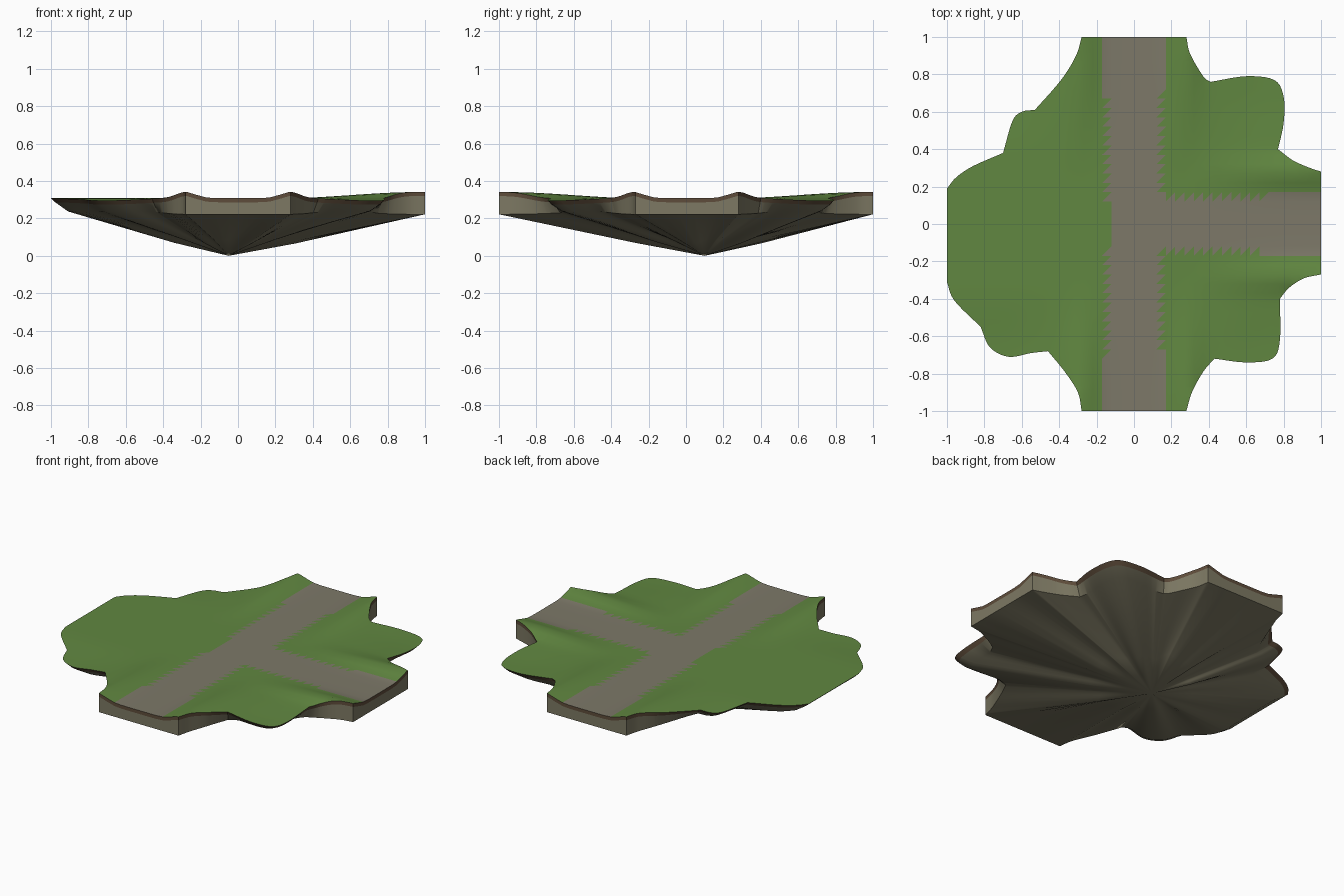
import bpy, bmesh, math
from mathutils import Vector

cube = bpy.data.objects.get("Cube")
if cube:
    bpy.data.objects.remove(cube, do_unlink=True)


def material(name, color):
    m = bpy.data.materials.new(name)
    m.use_nodes = True
    m.diffuse_color = (*color, 1)
    m.node_tree.nodes["Principled BSDF"].inputs["Base Color"].default_value = (*color, 1)
    return m


GRASS, ROAD, SOIL, ROCK = range(4)
materials = [
    material("grass green", (.119, .242, .052)),
    material("road grey", (.205, .19, .14)),
    material("soil brown", (.113, .073, .043)),
    material("rock beige", (.205, .19, .125)),
]

# Coastline in hundredths: each row is one smooth stretch, sharp corners lie between rows
coast = [
    [(100, 28), (94, 30), (85, 34), (77, 40)],
    [(77, 40), (80, 54), (80, 68), (75, 77), (60, 79), (41, 76)],
    [(41, 76), (37, 79), (30, 91), (28, 100)],
    [(-28, 100), (-31, 90), (-39, 77), (-53, 61)],
    [(-53, 61), (-60, 60), (-65, 55), (-70, 38)],
    [(-70, 38), (-86, 31), (-95, 25), (-100, 19)],
    [(-100, -31), (-96, -41), (-82, -55)],
    [(-82, -55), (-77, -66), (-67, -71), (-55, -69), (-46, -68)],
    [(-46, -68), (-37, -79), (-30, -90), (-28, -100)],
    [(28, -100), (31, -90), (37, -79), (43, -72)],
    [(43, -72), (60, -74), (74, -72), (78, -62), (78, -40)],
    [(78, -40), (83, -34), (91, -29), (100, -27)],
]


def smooth_path(points, steps=5):
    """Catmull-Rom curve through the points."""
    p = [Vector(q) / 100 for q in points]
    p = [2 * p[0] - p[1]] + p + [2 * p[-1] - p[-2]]
    path = []
    for a, b, c, d in zip(p, p[1:], p[2:], p[3:]):
        for i in range(steps):
            t = i / steps
            path.append((2 * b + (c - a) * t + (2 * a - 5 * b + 4 * c - d) * t * t
                         + (3 * b - a - 3 * c + d) * t ** 3) / 2)
    return path + [p[-2]]


def ramp(v, low, high):
    t = min(max((v - low) / (high - low), 0), 1)
    return t * t * (3 - 2 * t)


def arms(x, y):
    """Distance along and across each road arm."""
    return [(abs(y), abs(x)), (x, abs(y))]


def height(x, y):
    z = .308
    for along, across in arms(x, y):
        z += .033 * ramp(along, .25, .95) * math.exp(-((across - .28) / .075) ** 2)
    return z - .012 * ramp(abs(x), .35, .7) * ramp(abs(y), .35, .7)


def is_road(x, y):
    return any(along > -.05 and across < .134 + .028 * max(along, 0)
               for along, across in arms(x, y))


# Flat outline, cut into a fine grid
bm = bmesh.new()
outline = []
for row in coast:
    for p in smooth_path(row):
        if not outline or (p - outline[-1]).length > .001:
            outline.append(p)
bm.faces.new([bm.verts.new((p.x, p.y, 0)) for p in outline])
cuts = [.045] + [.12 + .05 * k for k in range(18)]
for axis in (Vector((1, 0, 0)), Vector((0, 1, 0))):
    for c in cuts:
        for side in (1, -1):
            bmesh.ops.bisect_plane(bm, geom=bm.verts[:] + bm.edges[:] + bm.faces[:],
                                   dist=.0005, plane_co=axis * c * side, plane_no=axis)
bmesh.ops.triangulate(bm, faces=bm.faces[:])

# Grass and road, with low banks beside each arm
for f in bm.faces:
    c = f.calc_center_median()
    f.material_index = ROAD if is_road(c.x, c.y) else GRASS
for v in bm.verts:
    v.co.z = height(v.co.x, v.co.y)

# Soil rim, rock wall and tapered underside, as rings drawn in towards the lowest point
tip = Vector((-.05, .1, 0))


def inset(co):
    across = min(abs(co.x), abs(co.y) if co.x > 0 else 1)
    return .1 * ramp(across, .28, .55)


def pull(co, amount):
    d = Vector((co.x - tip.x, co.y - tip.y))
    d *= 1 - amount / d.length
    return tip.x + d.x, tip.y + d.y


def soil_ring(co):
    return (*pull(co, inset(co) * .25), co.z - .022)


def wall_ring(co):
    return (*pull(co, inset(co) * .75), .222 + inset(co) * .15)


def middle_ring(co):
    a = math.atan2(co.y - tip.y, co.x - tip.x)
    p = tip.lerp(co, .34)
    return p.x, p.y, .08 + .01 * math.sin(7 * a) + .006 * math.sin(17 * a + 1)


def tip_ring(co):
    return tip


rim = [e for e in bm.edges if e.is_boundary]
for ring, mat in ((soil_ring, SOIL), (wall_ring, ROCK), (middle_ring, ROCK), (tip_ring, ROCK)):
    geom = bmesh.ops.extrude_edge_only(bm, edges=rim)["geom"]
    for f in geom:
        if isinstance(f, bmesh.types.BMFace):
            f.material_index = mat
    for v in geom:
        if isinstance(v, bmesh.types.BMVert):
            v.co = ring(v.co.copy())
    rim = [e for e in geom if isinstance(e, bmesh.types.BMEdge) and e.is_boundary]
bmesh.ops.remove_doubles(bm, verts=bm.verts[:], dist=.0002)
bmesh.ops.recalc_face_normals(bm, faces=bm.faces[:])


def make_part(name, slots):
    """Keep only the faces of the given materials as one object."""
    part = bm.copy()
    bmesh.ops.delete(part, geom=[f for f in part.faces if f.material_index not in slots],
                     context="FACES")
    for f in part.faces:
        f.material_index = slots.index(f.material_index)
    mesh = bpy.data.meshes.new(name)
    part.to_mesh(mesh)
    part.free()
    for s in slots:
        mesh.materials.append(materials[s])
    ob = bpy.data.objects.new(name, mesh)
    bpy.context.collection.objects.link(ob)
    bpy.ops.object.select_all(action="DESELECT")
    ob.select_set(True)
    bpy.context.view_layer.objects.active = ob
    bpy.ops.object.shade_smooth_by_angle(angle=math.radians(30))


make_part("ground_with_roads", [GRASS, ROAD])
make_part("soil_rim", [SOIL])
make_part("rock_underside", [ROCK])
bm.free()
